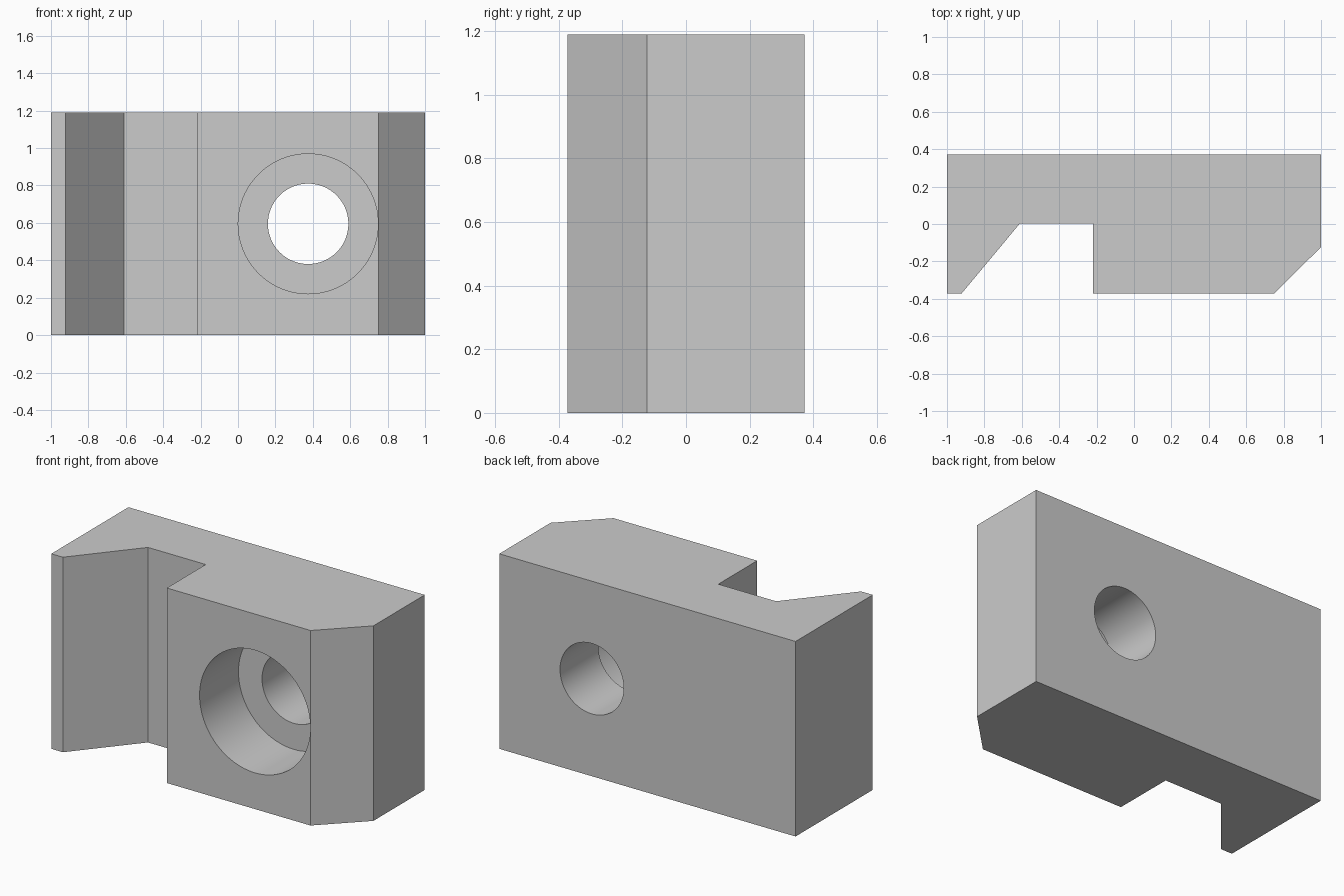
import bpy
import bmesh
from math import radians

HEIGHT = 1.19
HOLE_X = 0.375

if "Cube" in bpy.data.objects:
    bpy.data.objects.remove(bpy.data.objects["Cube"], do_unlink=True)

# Plain grey material
grey = bpy.data.materials.new("plain_grey")
grey.use_nodes = True
colour = (0.6, 0.6, 0.6, 1)
grey.diffuse_color = colour
grey.node_tree.nodes["Principled BSDF"].inputs["Base Color"].default_value = colour


def extruded(name, outline, height):
    """Solid made by raising a plan outline from the ground."""
    bm = bmesh.new()
    base = bm.faces.new([bm.verts.new((x, y, 0)) for x, y in outline])
    raised = bmesh.ops.extrude_face_region(bm, geom=[base])["geom"]
    top = [v for v in raised if isinstance(v, bmesh.types.BMVert)]
    bmesh.ops.translate(bm, verts=top, vec=(0, 0, height))
    bmesh.ops.recalc_face_normals(bm, faces=bm.faces)
    mesh = bpy.data.meshes.new(name)
    bm.to_mesh(mesh)
    bm.free()
    obj = bpy.data.objects.new(name, mesh)
    bpy.context.collection.objects.link(obj)
    mesh.materials.append(grey)
    return obj


def bore(body, name, radius, y_start, y_end):
    """Cut a round hole along y through the body."""
    bpy.ops.mesh.primitive_cylinder_add(
        vertices=96, radius=radius, depth=y_end - y_start,
        location=(HOLE_X, (y_start + y_end) / 2, HEIGHT / 2),
        rotation=(radians(90), 0, 0))
    cutter = bpy.context.object
    cutter.name = name
    cutter.data.materials.append(grey)
    cutter.hide_render = True
    mod = body.modifiers.new(name, "BOOLEAN")
    mod.operation = "DIFFERENCE"
    mod.solver = "EXACT"
    mod.object = cutter
    bpy.context.view_layer.objects.active = body
    bpy.ops.object.modifier_apply(modifier=mod.name)
    bpy.data.objects.remove(cutter, do_unlink=True)


# Block with a sloped notch and a chamfered corner
block = extruded("clamp_block", [
    (-1, 0.372), (-1, -0.372), (-0.922, -0.372), (-0.61, 0.003),
    (-0.22, 0.003), (-0.22, -0.372), (0.75, -0.372), (1, -0.123), (1, 0.372),
], HEIGHT)

# Through hole and wide counterbore
bore(block, "through_hole", 0.215, -0.6, 0.6)
bore(block, "counterbore", 0.374, -0.6, 0.003)

# Smooth bore walls, crisp block edges
bpy.ops.object.select_all(action="DESELECT")
block.select_set(True)
bpy.context.view_layer.objects.active = block
bpy.ops.object.shade_smooth_by_angle(angle=radians(30))
